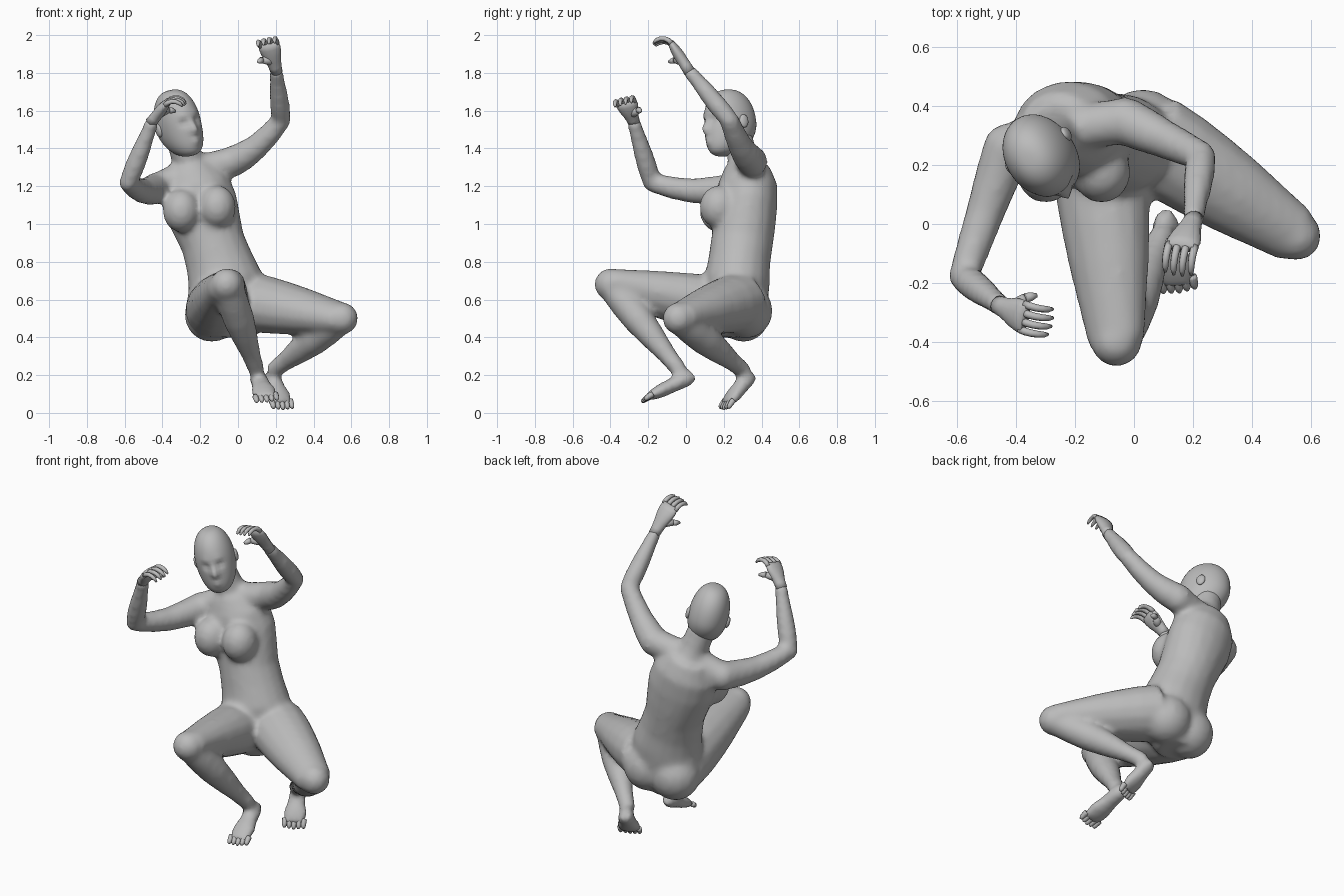
import bpy
import bmesh
import math
from mathutils import Vector, Matrix

cube = bpy.data.objects.get("Cube")
if cube:
    bpy.data.objects.remove(cube, do_unlink=True)

clay = bpy.data.materials.new("grey_clay")
clay.use_nodes = True
clay.diffuse_color = (.5, .5, .5, 1)
for node in clay.node_tree.nodes:
    if node.type == 'BSDF_PRINCIPLED':
        node.inputs["Base Color"].default_value = clay.diffuse_color


def tube(bm, centres, widths, depths, side, sides=14):
    """Closed tube of elliptical rings; the widths run along side."""
    rings = []
    last = len(centres) - 1
    for i, centre in enumerate(centres):
        along = (centres[min(i + 1, last)] - centres[max(i - 1, 0)]).normalized()
        across = (side - along * side.dot(along)).normalized()
        through = along.cross(across)
        ring = []
        for k in range(sides):
            angle = math.tau * k / sides
            offset = (across * widths[i] * math.cos(angle)
                      + through * depths[i] * math.sin(angle))
            ring.append(bm.verts.new(centre + offset))
        rings.append(ring)
    for low, high in zip(rings, rings[1:]):
        for k in range(sides):
            n = (k + 1) % sides
            bm.faces.new((low[k], low[n], high[n], high[k]))
    bm.faces.new(rings[0])
    bm.faces.new(rings[-1])


def limb(bm, start, end, radii, side, flat=(1, 1), sag=0):
    """Tube between two joints, with evenly spaced radii and a gentle sag."""
    centres, depths = [], []
    for i, radius in enumerate(radii):
        t = i / (len(radii) - 1)
        centre = start.lerp(end, t)
        centre.z -= sag * math.sin(math.pi * t)
        centres.append(centre)
        depths.append(radius * (flat[0] + (flat[1] - flat[0]) * t))
    tube(bm, centres, radii, depths, side)


def ball(bm, centre, radii):
    place = Matrix.Translation(centre) @ Matrix.Diagonal((*radii, 1))
    bmesh.ops.create_uvsphere(bm, u_segments=16, v_segments=10, radius=1,
                              matrix=place)


def finish(bm, name):
    bmesh.ops.recalc_face_normals(bm, faces=bm.faces)
    mesh = bpy.data.meshes.new(name)
    bm.to_mesh(mesh)
    bm.free()
    for face in mesh.polygons:
        face.use_smooth = True
    mesh.materials.append(clay)
    ob = bpy.data.objects.new(name, mesh)
    bpy.context.collection.objects.link(ob)
    return ob


def digit_row(bm, base, side, forward, down, count, spacing, curl, bend, thick):
    """Fingers or toes side by side, each bent along an arc."""
    shape = (1, 1, .95, .9, .8, .4)
    for i in range(count):
        place = i - (count - 1) / 2
        size = curl * (1 - .06 * abs(place))
        centres = []
        for j in range(len(shape)):
            angle = bend * j / (len(shape) - 1)
            centres.append(base + side * spacing * place
                           + forward * size * math.sin(angle)
                           + down * size * (1 - math.cos(angle)))
        radii = [thick * s for s in shape]
        tube(bm, centres, radii, radii, side, sides=8)


def arm(bm, shoulder, elbow, wrist):
    hinge = (elbow - shoulder).cross(wrist - elbow).normalized()
    limb(bm, shoulder, elbow, (.083, .077, .067, .06, .052), hinge, sag=.03)
    limb(bm, elbow, wrist, (.05, .054, .05, .042, .037), hinge)
    ball(bm, elbow, (.05, .05, .05))


def leg(bm, hip, knee, ankle):
    hinge = (knee - hip).cross(ankle - knee).normalized()
    limb(bm, hip, knee, (.165, .165, .155, .14, .12, .1), hinge, flat=(.95, .82))
    limb(bm, knee, ankle, (.078, .085, .084, .07, .052, .044), hinge)
    ball(bm, knee, (.088, .086, .086))


def foot(bm, name, heel, sole, side):
    forward = (sole - heel).normalized()
    side = (side - forward * side.dot(forward)).normalized()
    limb(bm, heel, sole, (.03, .048, .05, .056, .068, .07, .06), side,
         flat=(1.1, .3))
    toes = bmesh.new()
    digit_row(toes, sole - forward * .03, side, forward, side.cross(forward),
              count=5, spacing=.027, curl=.2, bend=.3, thick=.016)
    finish(toes, name + "_toes")


def hand(name, wrist, knuckle, side, thumb):
    bm = bmesh.new()
    forward = (knuckle - wrist).normalized()
    side = (side - forward * side.dot(forward)).normalized()
    down = side.cross(forward)
    limb(bm, wrist - forward * .02, knuckle,
         (.032, .035, .042, .052, .058, .055), side, flat=(1, .3))
    digit_row(bm, knuckle - forward * .015, side, forward, down,
              count=4, spacing=.03, curl=.065, bend=1.9, thick=.0135)
    root = wrist.lerp(knuckle, .3)
    middle = root + side * thumb * .055 + down * .03 + forward * .04
    tip = middle + side * thumb * .015 + down * .035 + forward * .015
    limb(bm, root, middle, (.024, .022, .017), forward)
    limb(bm, middle, tip, (.017, .015, .007), forward)
    finish(bm, name + "_hand")


right_shoulder, left_shoulder = Vector((-.43, .26, 1.19)), Vector((-.03, .35, 1.33))
right_elbow, left_elbow = Vector((-.58, -.18, 1.22)), Vector((.23, .23, 1.55))
right_wrist, left_wrist = Vector((-.45, -.28, 1.55)), Vector((.2, .01, 1.82))
right_knee, left_knee = Vector((-.06, -.4, .68)), Vector((.55, -.04, .5))
neck_base, skull_base = Vector((-.25, .32, 1.28)), Vector((-.31, .27, 1.47))
x_axis = Vector((1, 0, 0))

# Torso rings, upright at the hips and leaning above the waist
body = bmesh.new()
widths = (.09, .19, .21, .2, .18, .17, .185, .2, .19, .13)
depths = (.1, .15, .165, .175, .165, .165, .165, .16, .16, .12)
spine = []
for i in range(len(widths)):
    z = .4 + i / 10
    y = min(max(.27, .17 + .14 * z), .325)
    spine.append(Vector((-.06 - .33 * max(0, z - .68), y, z)))
tube(body, spine, widths, depths, Vector((1, .1, .15)), sides=18)

# Chest and seat
for centre in ((-.3, .175, 1.07), (-.11, .175, 1.09)):
    ball(body, centre, (.1, .105, .115))
for centre in ((-.14, .305, .52), (.03, .32, .54)):
    ball(body, centre, (.145, .14, .145))

# Shoulders and neck
for shoulder in (right_shoulder, left_shoulder):
    limb(body, neck_base, shoulder, (.085, .078, .08), Vector((0, 0, 1)))
    ball(body, shoulder, (.083, .083, .083))
limb(body, neck_base, skull_base, (.1, .083, .08, .08), x_axis)

# Limbs
arm(body, right_shoulder, right_elbow, right_wrist)
arm(body, left_shoulder, left_elbow, left_wrist)
leg(body, Vector((-.12, .25, .55)), right_knee, Vector((.1, -.03, .22)))
leg(body, Vector((.05, .29, .59)), left_knee, Vector((.18, .31, .22)))

# Feet
foot(body, "right", Vector((.1, .04, .2)), Vector((.15, -.21, .08)),
     Vector((1, .1, .1)))
foot(body, "left", Vector((.17, .35, .21)), Vector((.235, .21, .045)),
     Vector((.9, .5, .1)))

# Fuse torso and limbs into one skin
skin = finish(body, "body")
fuse = skin.modifiers.new("fuse", 'REMESH')
fuse.mode = 'VOXEL'
fuse.voxel_size = .016
fuse.use_smooth_shade = True
soften = skin.modifiers.new("soften", 'SMOOTH')
soften.factor = .5
soften.iterations = 9

# Hands
hand("right", right_wrist, Vector((-.37, -.32, 1.65)), Vector((0, 1, 0)), thumb=1)
hand("left", left_wrist, Vector((.16, -.08, 1.96)), x_axis, thumb=-1)

# Head: a full ball with the jaw pushed forward
head = bmesh.new()
skull = bmesh.ops.create_uvsphere(head, u_segments=48, v_segments=32, radius=1)
# Nose, mouth, eye sockets and brows: side offset, height, relief, radius
relief = ((0, -.03, .03, .02), (0, 0, .015, .015), (0, -.09, .01, .02),
          (.04, .02, -.018, .02), (.04, .05, .005, .02))
for v in skull["verts"]:
    x, y, z = v.co
    jaw = min(z, 0) ** 2
    full = max(math.hypot(x, y), .1) ** -.2
    v.co = (x * full * .113, y * full * .147 - .018 - .06 * jaw, z * .18 + .013)
    if y < -.3:
        for across, height, rise, radius in relief:
            gap = math.hypot(abs(v.co.x) - across, v.co.z - height)
            v.co.y -= rise * math.exp(-(gap / radius) ** 2)
for s in (-1, 1):
    ball(head, (s * .113, 0, 0), (.014, .026, .036))

# Turn and tilt the head onto the neck
left = Vector((.83, .5, .23)).normalized()
up = Vector((-.28, -.12, .95))
up = (up - left * up.dot(left)).normalized()
turn = Matrix((left, up.cross(left), up)).transposed().to_4x4()
bmesh.ops.transform(head, matrix=Matrix.Translation((-.325, .25, 1.52)) @ turn,
                    verts=head.verts)
finish(head, "head")
